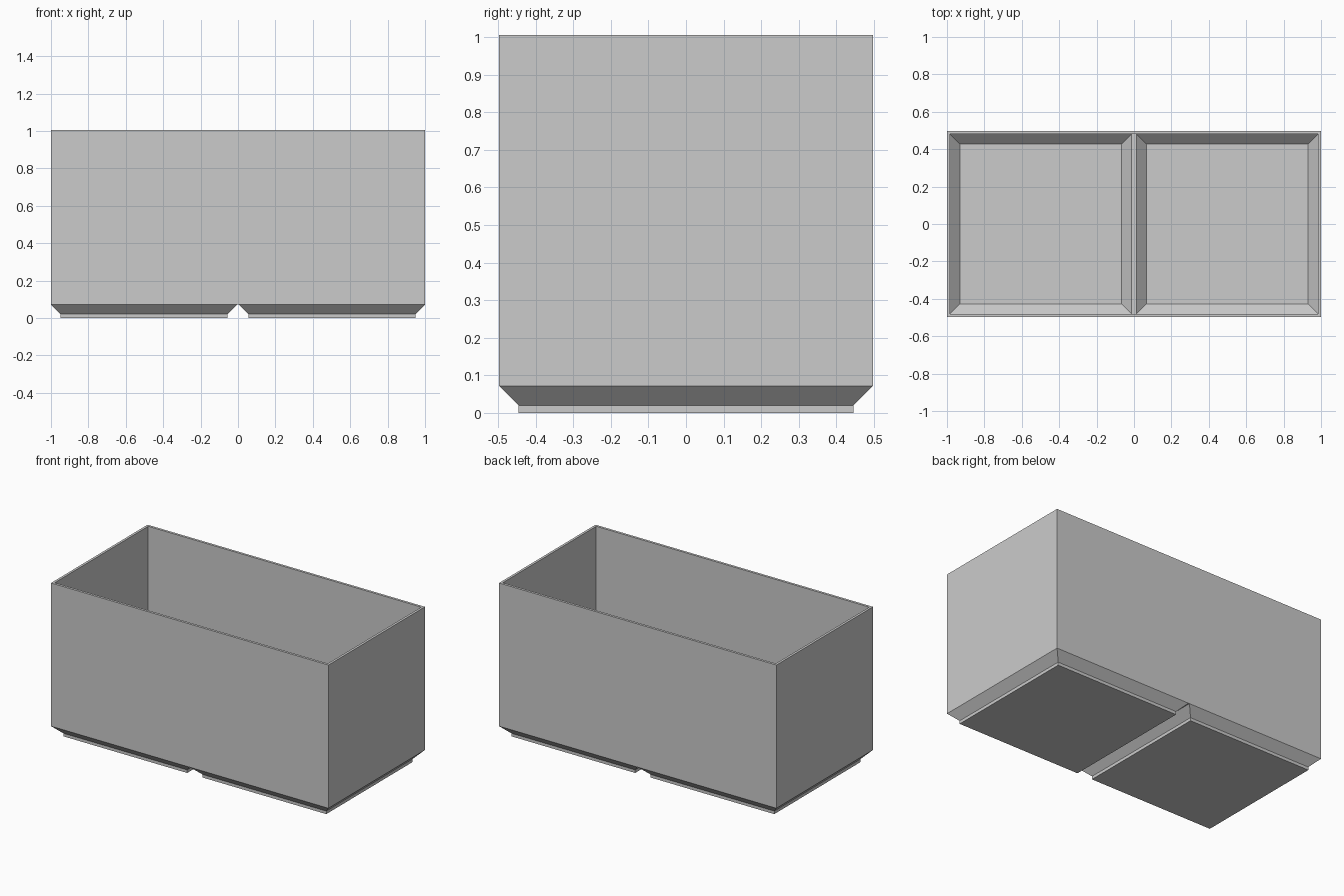
import bpy, bmesh

if "Cube" in bpy.data.objects:
    bpy.data.objects.remove(bpy.data.objects["Cube"])

W, D, H = 1.0, 0.497, 1.005      # half width, half depth, height
GAP = 0.003                      # half gap between the feet at their tops
WALL = 0.016                     # wall thickness
SHOULDER = 0.072                 # height where the feet meet the walls
RIDGE = 0.078                    # height of the divider ridge inside

grey = bpy.data.materials.new("light grey")
grey.diffuse_color = (0.6, 0.6, 0.6, 1)
grey.use_nodes = True
grey.node_tree.nodes["Principled BSDF"].inputs["Base Color"].default_value = grey.diffuse_color

bm = bmesh.new()


def ring(x0, x1, hy, z):
    """Rectangular loop of four corners."""
    return [bm.verts.new(p) for p in
            ((x0, -hy, z), (x1, -hy, z), (x1, hy, z), (x0, hy, z))]


def bridge(a, b):
    """Four faces joining two rectangular loops."""
    for i in range(4):
        j = (i + 1) % 4
        bm.faces.new((a[i], a[j], b[j], b[i]))


def cell(x0, x1, hy, levels):
    """Stepped square cup: levels are (inset, height) from bottom to top."""
    loops = [ring(x0 + i, x1 - i, hy - i, z) for i, z in levels]
    bm.faces.new(loops[0])
    for a, b in zip(loops, loops[1:]):
        bridge(a, b)
    return loops[-1]


def shell(hx, hy, half_strip, z, levels):
    """Two cups joined by a middle strip, with walls up to the rim."""
    left = cell(-hx, -half_strip, hy, levels)
    right = cell(half_strip, hx, hy, levels)
    bm.faces.new((left[1], right[0], right[3], left[2]))
    top = ring(-hx, hx, hy, H)
    bm.faces.new((left[0], left[1], right[0], right[1], top[1], top[0]))
    bm.faces.new((right[2], right[3], left[2], left[3], top[3], top[2]))
    bm.faces.new((right[1], right[2], top[2], top[1]))
    bm.faces.new((left[3], left[0], top[0], top[3]))
    return top


# Outer walls with two bevelled feet
outer = shell(W, D, GAP, SHOULDER,
              [(0.052, 0.0), (0.052, 0.02), (0.0, SHOULDER)])
# Hollow inside with two sloped wells
inner = shell(W - WALL, D - WALL, 0.013, RIDGE,
              [(0.054, 0.024), (0.0, RIDGE)])
# Thin rim around the opening
bridge(outer, inner)

bmesh.ops.recalc_face_normals(bm, faces=bm.faces)
mesh = bpy.data.meshes.new("storage_bin")
bm.to_mesh(mesh)
bm.free()
mesh.materials.append(grey)
bin_object = bpy.data.objects.new("storage_bin", mesh)
bpy.context.collection.objects.link(bin_object)
